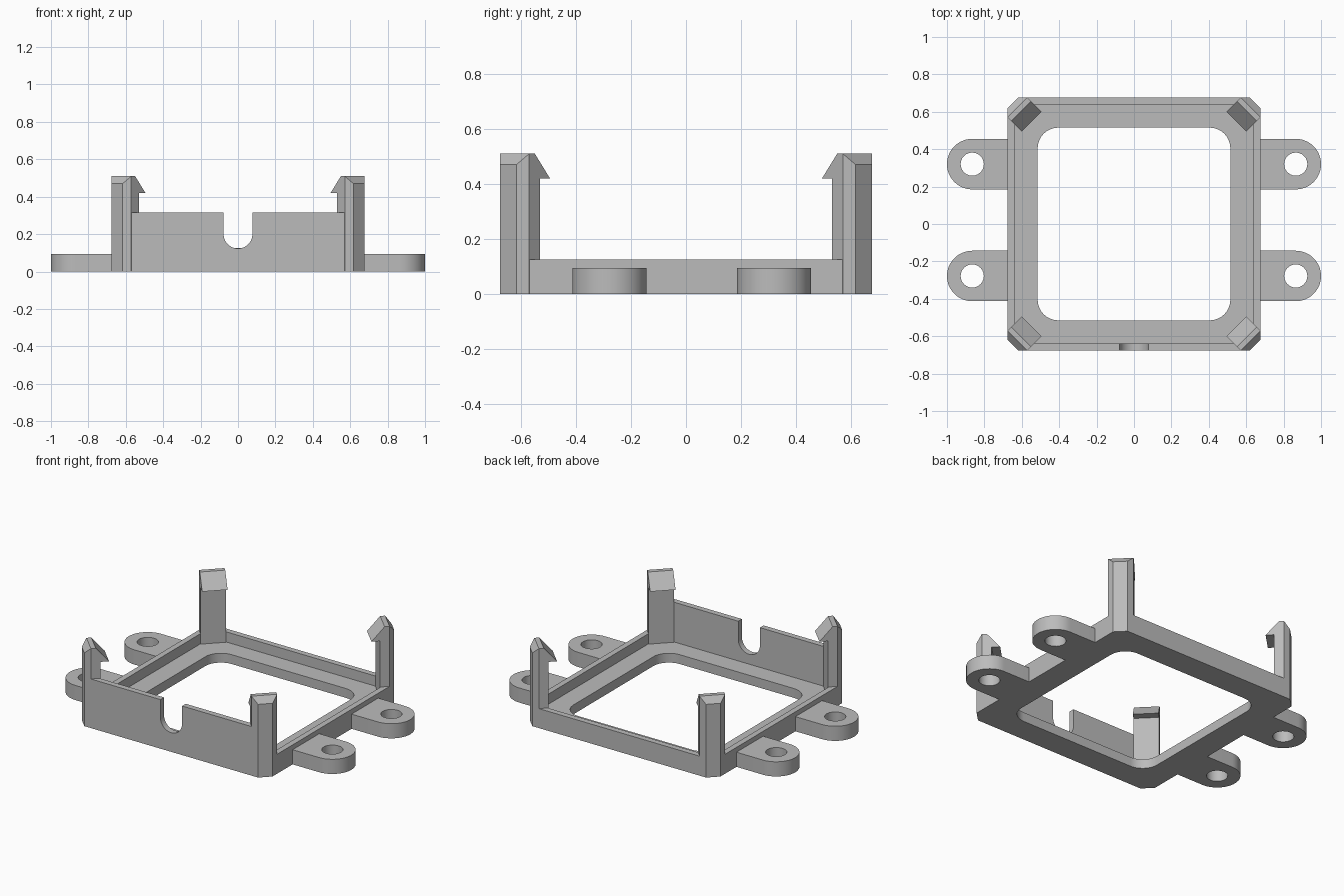
import bpy, bmesh, math
from mathutils import Vector, Matrix

cube = bpy.data.objects.get("Cube")
if cube:
    bpy.data.objects.remove(cube)

gray = bpy.data.materials.new("plain gray")
gray.use_nodes = True
COLOR = (0.5, 0.5, 0.5, 1)
gray.diffuse_color = COLOR
gray.node_tree.nodes["Principled BSDF"].inputs["Base Color"].default_value = COLOR

HALF = 0.677      # outer half width of the frame
INNER = 0.64      # inner face of the rim
FLOOR, RIM, WALL = 0.06, 0.125, 0.315


def arc(cx, cy, r, a0, a1, n):
    return [(cx + r * math.cos(math.radians(a0 + (a1 - a0) * i / n)),
             cy + r * math.sin(math.radians(a0 + (a1 - a0) * i / n))) for i in range(n + 1)]


def finish(name, bm, smooth=False):
    bmesh.ops.recalc_face_normals(bm, faces=bm.faces)
    mesh = bpy.data.meshes.new(name)
    bm.to_mesh(mesh)
    bm.free()
    mesh.materials.append(gray)
    ob = bpy.data.objects.new(name, mesh)
    bpy.context.collection.objects.link(ob)
    if smooth:
        bpy.ops.object.select_all(action="DESELECT")
        ob.select_set(True)
        bpy.context.view_layer.objects.active = ob
        bpy.ops.object.shade_smooth_by_angle(angle=math.radians(30))
    return ob


def prism(loops, depth):
    """Fill an outline with optional holes and extrude it along z."""
    bm = bmesh.new()
    edges = []
    for loop in loops:
        vs = [bm.verts.new((x, y, 0)) for x, y in loop]
        edges += [bm.edges.new((v, vs[i - 1])) for i, v in enumerate(vs)]
    bmesh.ops.triangle_fill(bm, edges=edges, use_beauty=True)
    ext = bmesh.ops.extrude_face_region(bm, geom=bm.faces[:], use_keep_orig=True)
    bmesh.ops.translate(bm, vec=(0, 0, depth),
                        verts=[g for g in ext["geom"] if isinstance(g, bmesh.types.BMVert)])
    return bm


# Floor ring with a rounded square opening
c, r = 0.405, 0.11
opening = []
for k, (sx, sy) in enumerate([(1, 1), (-1, 1), (-1, -1), (1, -1)]):
    opening += arc(sx * c, sy * c, r, 90 * k, 90 * k + 90, 12)
square = [(INNER, INNER), (-INNER, INNER), (-INNER, -INNER), (INNER, -INNER)]
finish("floor_ring", prism([square, opening], FLOOR), True)

# Low rim on the back and both sides
END = 0.57
for name, turn in (("back_rim", 0), ("left_rim", -90), ("right_rim", 90)):
    bm = prism([[(-END, INNER), (END, INNER), (END, HALF), (-END, HALF)]], RIM)
    bm.transform(Matrix.Rotation(math.radians(turn), 4, "Z"))
    finish(name, bm)

# Tall front wall with a round-bottomed notch
notch = arc(0, 0.2, 0.077, 180, 360, 20)
outline = [(-END, 0), (-END, WALL), (-0.077, WALL)] + notch + [(0.077, WALL), (END, WALL), (END, 0)]
bm = prism([outline], HALF - INNER)
bm.transform(Matrix.Translation((0, -INNER, 0)) @ Matrix.Rotation(math.pi / 2, 4, "X"))
finish("front_wall", bm, True)

# Hooked corner posts, set diagonally and trimmed flush with the frame
hook = [(0.915, 0), (0.915, 0.47), (0.882, 0.51), (0.853, 0.51),
        (0.775, 0.42), (0.825, 0.42), (0.825, 0)]
BAND = 0.075
for name, angle in (("back_left_post", 45), ("back_right_post", 135),
                    ("front_right_post", 225), ("front_left_post", 315)):
    bm = prism([hook], 2 * BAND)
    bm.transform(Matrix.Rotation(math.pi / 4, 4, "Z") @ Matrix.Translation((0, BAND, 0))
                 @ Matrix.Rotation(math.pi / 2, 4, "X"))
    for normal in (Vector((1, 0, 0)), Vector((0, 1, 0))):
        cut = bmesh.ops.bisect_plane(bm, geom=bm.verts[:] + bm.edges[:] + bm.faces[:],
                                     plane_co=normal * HALF, plane_no=normal, clear_outer=True)
        rim = [g for g in cut["geom_cut"] if isinstance(g, bmesh.types.BMEdge)]
        bmesh.ops.holes_fill(bm, edges=rim, sides=0)
    bm.transform(Matrix.Rotation(math.radians(angle - 45), 4, "Z"))
    finish(name, bm)

# Mounting tabs with screw holes
for side, sx in (("left", 1), ("right", -1)):
    for place, y in (("front", -0.278), ("back", 0.32)):
        tab = [(0.66, -0.135)] + arc(0.865, 0, 0.135, -90, 90, 24) + [(0.66, 0.135)]
        hole = arc(0.865, 0, 0.062, 0, 360, 24)[:-1]
        bm = prism([tab, hole], 0.094)
        bm.transform(Matrix.Translation((0, y, 0)) @ Matrix.Diagonal((sx, 1, 1, 1)))
        finish(f"{place}_{side}_tab", bm, True)
